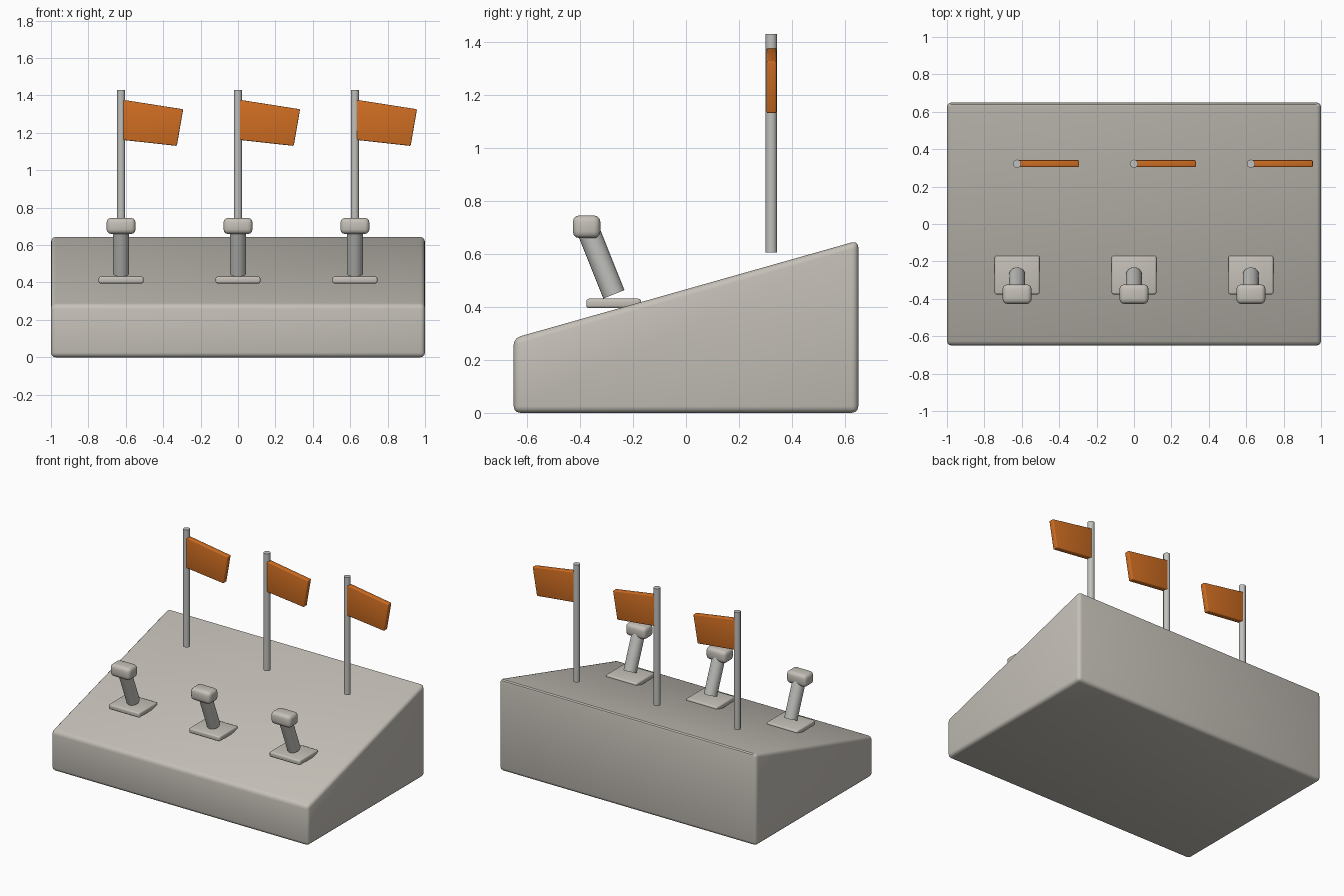
import bpy, bmesh, math
from mathutils import Vector, Matrix

if "Cube" in bpy.data.objects:
    bpy.data.objects.remove(bpy.data.objects["Cube"])


def material(name, rgb):
    m = bpy.data.materials.new(name)
    m.diffuse_color = (*rgb, 1)
    m.use_nodes = True
    m.node_tree.nodes["Principled BSDF"].inputs["Base Color"].default_value = m.diffuse_color
    return m


BEIGE = material("warm_grey", (0.56, 0.53, 0.48))
METAL = material("metal_grey", (0.53, 0.53, 0.51))
ORANGE = material("flag_orange", (0.63, 0.155, 0.016))


def finish(name, bm, mat, bevel=0, segments=3):
    bmesh.ops.recalc_face_normals(bm, faces=bm.faces)
    if bevel:
        bmesh.ops.bevel(bm, geom=bm.edges[:], offset=bevel, segments=segments,
                        profile=0.5, affect='EDGES', clamp_overlap=True)
    mesh = bpy.data.meshes.new(name)
    bm.to_mesh(mesh)
    bm.free()
    mesh.materials.append(mat)
    ob = bpy.data.objects.new(name, mesh)
    bpy.context.collection.objects.link(ob)
    bpy.ops.object.select_all(action='DESELECT')
    ob.select_set(True)
    bpy.context.view_layer.objects.active = ob
    bpy.ops.object.shade_smooth_by_angle(angle=math.radians(35))
    return ob


def prism(name, points, depth, mat, bevel):
    # extrude a closed outline along a vector
    bm = bmesh.new()
    face = bm.faces.new([bm.verts.new(p) for p in points])
    new = bmesh.ops.extrude_face_region(bm, geom=[face])["geom"]
    bmesh.ops.translate(bm, vec=depth,
                        verts=[v for v in new if isinstance(v, bmesh.types.BMVert)])
    return finish(name, bm, mat, bevel)


def box(name, centre, size, mat, bevel):
    bm = bmesh.new()
    bmesh.ops.create_cube(bm, size=1, matrix=Matrix.Translation(centre)
                          @ Matrix.Diagonal((*size, 1)))
    return finish(name, bm, mat, bevel)


def rod(name, start, end, radius, mat, sides=24):
    a, b = Vector(start), Vector(end)
    turn = (b - a).to_track_quat('Z', 'Y').to_matrix().to_4x4()
    bm = bmesh.new()
    bmesh.ops.create_cone(bm, cap_ends=True, segments=sides, radius1=radius,
                          radius2=radius, depth=(b - a).length,
                          matrix=Matrix.Translation((a + b) / 2) @ turn)
    return finish(name, bm, mat)


# sloping console body
prism("console_body",
      [(-1, y, z) for y, z in ((-0.65, 0), (0.65, 0), (0.65, 0.65), (-0.65, 0.282))],
      (2, 0, 0), BEIGE, 0.025)

for i, x in enumerate((-0.625, 0, 0.625), 1):
    # lever: mounting plate, leaning shaft and grip
    box(f"lever_plate_{i}", (x, -0.273, 0.413), (0.24, 0.206, 0.036), BEIGE, 0.01)
    rod(f"lever_shaft_{i}", (x, -0.272, 0.447), (x, -0.37, 0.692), 0.043, METAL)
    box(f"lever_grip_{i}", (x, -0.375, 0.702), (0.155, 0.104, 0.086), BEIGE, 0.025)
    # flag on its pole
    rod(f"flag_pole_{i}", (x, 0.322, 0.605), (x, 0.322, 1.43), 0.022, METAL, 16)
    prism(f"flag_{i}",
          [(x + dx, 0.304, z) for dx, z in ((0, 1.163), (0.298, 1.13),
                                            (0.332, 1.326), (0, 1.378))],
          (0, 0.037, 0), ORANGE, 0.006)
